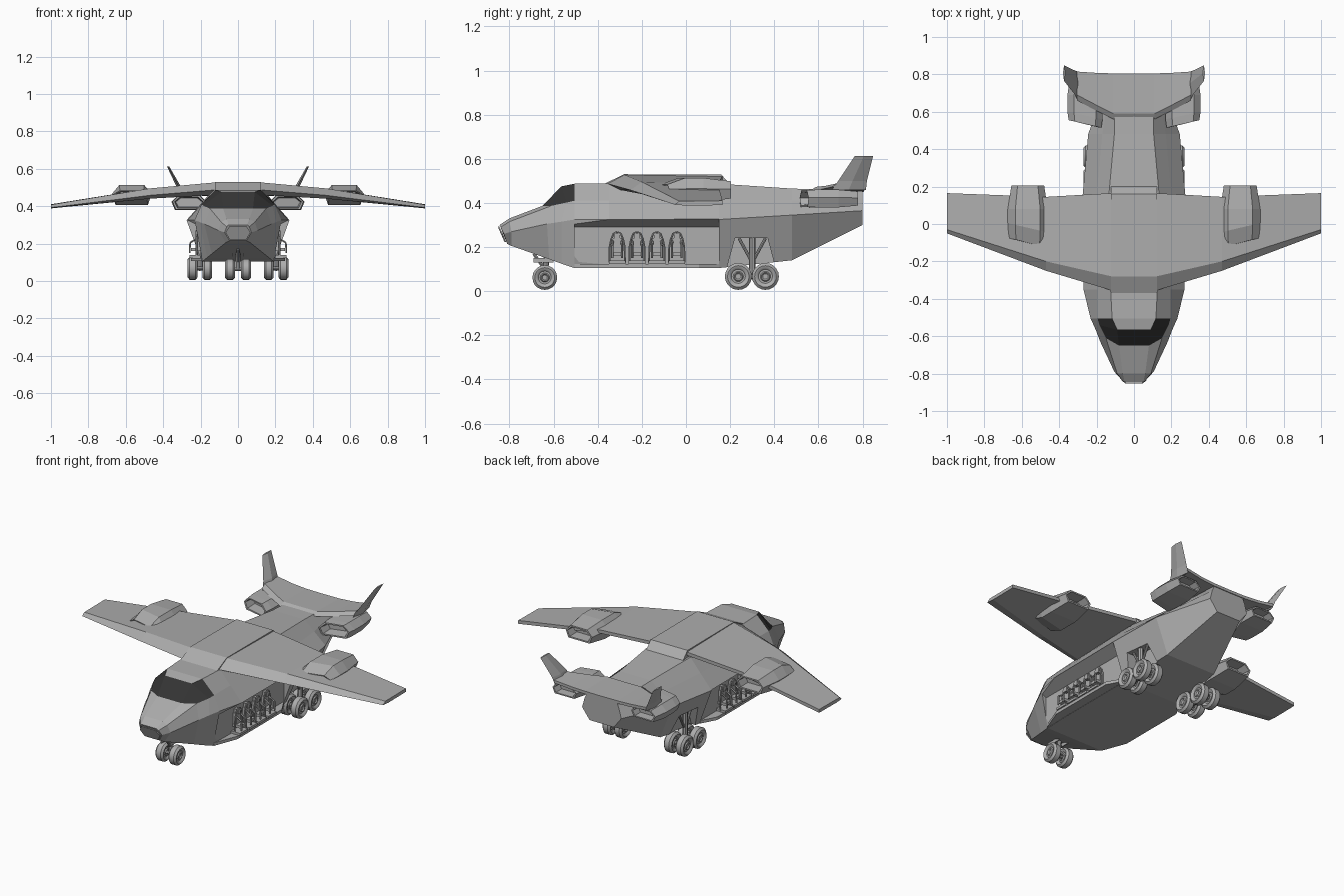
import bpy, bmesh, math
from mathutils import Vector, Matrix

if "Cube" in bpy.data.objects:
    bpy.data.objects.remove(bpy.data.objects["Cube"])


def material(name, r, g, b):
    m = bpy.data.materials.new(name)
    m.diffuse_color = (r, g, b, 1)
    m.use_nodes = True
    m.node_tree.nodes["Principled BSDF"].inputs["Base Color"].default_value = m.diffuse_color
    return m


GREY = material("hull grey", 0.42, 0.42, 0.42)
DARK = material("windscreen dark", 0.035, 0.035, 0.035)


def finish(name, bm, mirror=False):
    bmesh.ops.recalc_face_normals(bm, faces=bm.faces)
    me = bpy.data.meshes.new(name)
    bm.to_mesh(me)
    bm.free()
    me.materials.append(GREY)
    me.materials.append(DARK)
    ob = bpy.data.objects.new(name, me)
    bpy.context.collection.objects.link(ob)
    if mirror:
        ob.modifiers.new("Mirror", 'MIRROR')
    return ob


def add_loft(bm, rings, dark=lambda i, k: False):
    """Skin a row of equal-length closed rings and cap both ends."""
    vs = [[bm.verts.new(p) for p in r] for r in rings]
    n = len(rings[0])
    for i in range(len(vs) - 1):
        for k in range(n):
            j = (k + 1) % n
            f = bm.faces.new((vs[i][k], vs[i][j], vs[i + 1][j], vs[i + 1][k]))
            f.material_index = int(dark(i, k))
    bm.faces.new(vs[0][::-1])
    bm.faces.new(vs[-1])


def loft(name, rings, mirror=False, dark=lambda i, k: False):
    bm = bmesh.new()
    add_loft(bm, rings, dark)
    return finish(name, bm, mirror)


def add_box(bm, x0, x1, y0, y1, z0, z1):
    add_loft(bm, [[(x, y0, z0), (x, y1, z0), (x, y1, z1), (x, y0, z1)] for x in (x0, x1)])


def add_rod(bm, a, b, r, n=8):
    a, b = Vector(a), Vector(b)
    q = (b - a).to_track_quat('Z', 'Y')
    circle = [q @ Vector((r * math.cos(t), r * math.sin(t), 0))
              for t in (2 * math.pi * i / n for i in range(n))]
    add_loft(bm, [[a + c for c in circle], [b + c for c in circle]])


# fuselage: right half of each section as bottom, waist, shoulder, roof edge
sections = [
    [(.045, -.81, .215), (.072, -.825, .26), (.06, -.84, .29), (.05, -.845, .30)],
    [(.065, -.79, .205), (.105, -.79, .27), (.09, -.80, .315), (.06, -.80, .33)],
    [(.14, -.62, .145), (.18, -.63, .305), (.15, -.61, .387), (.08, -.65, .387)],
    [(.165, -.565, .125), (.205, -.565, .315), (.185, -.54, .402), (.09, -.565, .475)],
    [(.19, -.505, .105), (.232, -.505, .325), (.195, -.505, .41), (.117, -.505, .487)],
    [(.195, -.35, .105), (.27, -.35, .325), (.195, -.35, .41), (.125, -.35, .487)],
    [(.195, .15, .105), (.275, .15, .325), (.20, .15, .41), (.135, .15, .487)],
    [(.165, .48, .14), (.245, .48, .345), (.17, .48, .41), (.105, .48, .465)],
    [(.08, .80, .30), (.13, .80, .365), (.115, .80, .42), (.10, .80, .455)]]
rings = [h + [(-x, y, z) for x, y, z in reversed(h)] for h in sections]
fuselage = loft("fuselage", rings,
                dark=lambda i, k: (i == 2 and k in (2, 3, 4)) or (i == 3 and k in (2, 4)))

# side bays and wheel wells cut out of the fuselage
bay = [(.2, .05), (.2, .29), (.4, .39), (.4, .05)]
well = [(.17, .05), (.222, .24), (.37, .24), (.42, .05)]
for name, cut in (
        ("side_bay_cutter", [[(x, y, z) for x, z in bay] for y in (-.505, .15)]),
        ("wheel_well_cutter", [[(x, y, z) for y, z in well] for x in (.165, .4)])):
    cutter = loft(name, cut, mirror=True)
    cutter.hide_render = True
    cutter.display_type = 'WIRE'
    m = fuselage.modifiers.new(name, 'BOOLEAN')
    m.operation, m.object, m.solver = 'DIFFERENCE', cutter, 'EXACT'

# bay floor ledges
floor = [(.18, -.505), (.195, -.505), (.25, -.36), (.25, .06), (.20, .15), (.18, .15)]
loft("bay_floor", [[(x, y, z) for x, y in floor] for z in (.106, .124)], mirror=True)

# nose cap, slightly raised plate
cap = [(.045, -.815, .222), (.066, -.83, .26), (.045, -.846, .293)]
cap = cap + [(-x, y, z) for x, y, z in reversed(cap)]
loft("nose_cap", [cap, [(x, y - .007, z) for x, y, z in cap]])


# wings: x, leading edge, crest, trailing edge, underside
def wing_ring(x, le, crest, te, under):
    pts = [le, crest, te, (te[0], te[1] - .02), (le[0] + .05, under)]
    return [(x, y, z) for y, z in pts]


loft("wing", [
    wing_ring(0, (-.355, .487), (-.28, .527), (.165, .52), .46),
    wing_ring(.12, (-.355, .487), (-.28, .527), (.165, .52), .46),
    wing_ring(.47, (-.25, .458), (-.20, .495), (.145, .487), .44),
    wing_ring(1.0, (-.05, .392), (-.03, .408), (.165, .41), .388)], mirror=True)

# fairing over the wing joint
saddle = [(-.38, .482), (-.28, .53), (.16, .528), (.205, .48), (.205, .45), (-.38, .45)]
loft("wing_saddle", [[(x, y, z) for y, z in saddle] for x in (-.122, .122)])


# jet pods with hollow ends: stations are y, width scale, height scale, lift
def pod(name, cx, cz, w, h, sweep, stations):
    shape = [(-.62, 1), (.62, 1), (1, .1), (.8, -1), (-.8, -1), (-1, .1)]
    loft(name, [[(cx + a * w * sw, y + (sweep * a if y < cy else 0), cz + lift + b * h * sh)
                 for a, b in shape] for y, sw, sh, lift in stations
                for cy in (stations[-1][0] - .1,)], mirror=True)


pod("wing_pod", .568, .459, .107, .054, .025, [
    (-.05, .82, .3, .0), (-.10, .88, .38, .0), (-.10, .95, .45, .0), (-.02, 1, 1, 0),
    (.08, 1, 1, 0), (.205, .82, .72, 0), (.205, .72, .56, 0), (.14, .68, .5, 0)])
pod("tail_pod", .262, .42, .094, .04, .02, [
    (.60, .75, .6, 0), (.535, .82, .75, 0), (.535, .93, .95, 0), (.58, 1, 1, 0),
    (.69, 1, 1, 0), (.78, .85, .8, 0), (.78, .75, .62, 0), (.73, .7, .55, 0)])

# tailplane and canted fins
loft("tailplane", [[(x, f, z - .008), (x, f + .03, z + .01), (x, r, z + .005), (x, r, z - .012)]
                   for x, f, r, z in ((0, .56, .805, .462), (.11, .56, .805, .463),
                                      (.20, .605, .808, .468), (.305, .66, .815, .48))],
     mirror=True)
loft("tail_fin", [[(x - t, (f + r) / 2, z), (x, f, z), (x + t, (f + r) / 2, z), (x, r, z)]
                  for x, f, r, z, t in ((.30, .66, .815, .458, .012), (.315, .69, .82, .50, .012),
                                        (.374, .765, .848, .613, .006))], mirror=True)


# landing gear
def wheel(name, x, y, r):
    prof = [(-.016, .2), (-.022, .3), (-.016, .38), (-.016, .52), (-.023, .62), (-.026, .8),
            (-.015, 1)]
    prof += [(-a, b) for a, b in reversed(prof)]
    n = 20
    ob = loft(name, [[(x + a, y + r * b * math.cos(2 * math.pi * i / n),
                       r + .006 + r * b * math.sin(2 * math.pi * i / n)) for i in range(n)]
                     for a, b in prof], mirror=True)
    bpy.context.view_layer.objects.active = ob
    ob.select_set(True)
    bpy.ops.object.shade_smooth_by_angle(angle=math.radians(35))
    ob.select_set(False)


wheel("nose_wheel", .043, -.64, .056)
for y in (.237, .36):
    for x in (.165, .243):
        wheel("main_wheel", x, y, .061)

bm = bmesh.new()
add_rod(bm, (-.05, -.64, .062), (.05, -.64, .062), .01)
add_rod(bm, (0, -.64, .062), (0, -.63, .17), .013)
add_rod(bm, (0, -.64, .10), (0, -.69, .17), .007)
for x in (-.03, .03):
    add_box(bm, x - .003, x + .003, -.69, -.60, .13, .15)
finish("nose_strut", bm)

bm = bmesh.new()
add_rod(bm, (.204, .237, .067), (.204, .36, .067), .014)
for y in (.237, .36):
    add_rod(bm, (.15, y, .067), (.26, y, .067), .01)
add_rod(bm, (.204, .30, .067), (.204, .30, .25), .015)
add_rod(bm, (.204, .30, .13), (.204, .36, .24), .007)
add_rod(bm, (.204, .30, .13), (.204, .24, .24), .007)
finish("main_strut", bm, mirror=True)

# rows of jump seats in the side bays
for i in range(4):
    y = -.312 + i * .09
    bm = bmesh.new()
    loop = [(.035, .13), (.034, .2), (.027, .235), (.016, .262), (0, .268)]
    loop += [(-a, z) for a, z in loop[-2::-1]]
    for (a, za), (b, zb) in zip(loop, loop[1:]):
        add_rod(bm, (.222, y + a, za), (.222, y + b, zb), .005, 6)
    add_box(bm, .20, .222, y - .02, y + .02, .165, .24)      # back rest
    add_box(bm, .20, .228, y - .012, y + .012, .235, .262)   # head rest
    add_box(bm, .20, .252, y - .024, y + .024, .16, .176)    # cushion
    add_box(bm, .20, .258, y - .038, y + .038, .124, .138)   # base
    for s in (-1, 1):                                        # restraint arms
        add_rod(bm, (.222, y + s * .02, .225), (.256, y + s * .022, .205), .005, 6)
        add_rod(bm, (.256, y + s * .022, .205), (.258, y + s * .022, .15), .005, 6)
    finish("jump_seat", bm, mirror=True)
